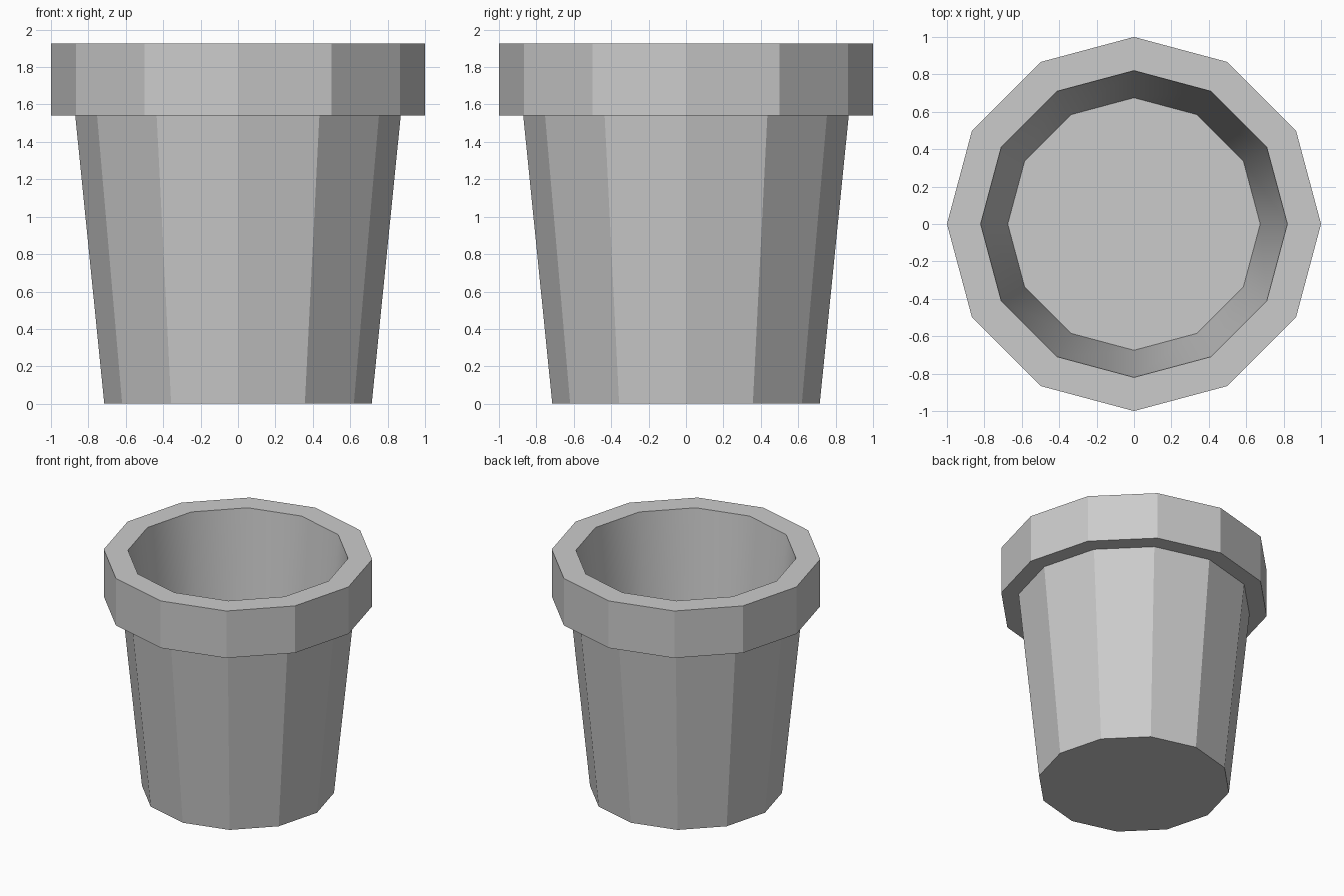
import bpy, bmesh
from math import cos, sin, pi

if "Cube" in bpy.data.objects:
    bpy.data.objects.remove(bpy.data.objects["Cube"])

SIDES = 12
# Profile (radius, height): base, body top, rim, mouth, inner floor
PROFILE = [(0.715, 0), (0.87, 1.54), (1.0, 1.54), (1.0, 1.925), (0.82, 1.925), (0.675, 0.4)]

bm = bmesh.new()
rings = [[bm.verts.new((r * cos(2 * pi * i / SIDES), r * sin(2 * pi * i / SIDES), z))
          for i in range(SIDES)] for r, z in PROFILE]

# Walls between neighbouring rings; only the inside wall is smooth
for k, (a, b) in enumerate(zip(rings, rings[1:])):
    for i in range(SIDES):
        j = (i + 1) % SIDES
        face = bm.faces.new((a[i], a[j], b[j], b[i]))
        face.smooth = k == len(rings) - 2

# Underside and inner floor
bm.faces.new(rings[0][::-1])
bm.faces.new(rings[-1])

# Crisp edges around the mouth and the floor
for ring in rings[-2:]:
    for i in range(SIDES):
        bm.edges.get((ring[i], ring[(i + 1) % SIDES])).smooth = False

mesh = bpy.data.meshes.new("flower_pot")
bm.to_mesh(mesh)
bm.free()
bpy.context.collection.objects.link(bpy.data.objects.new("flower_pot", mesh))
